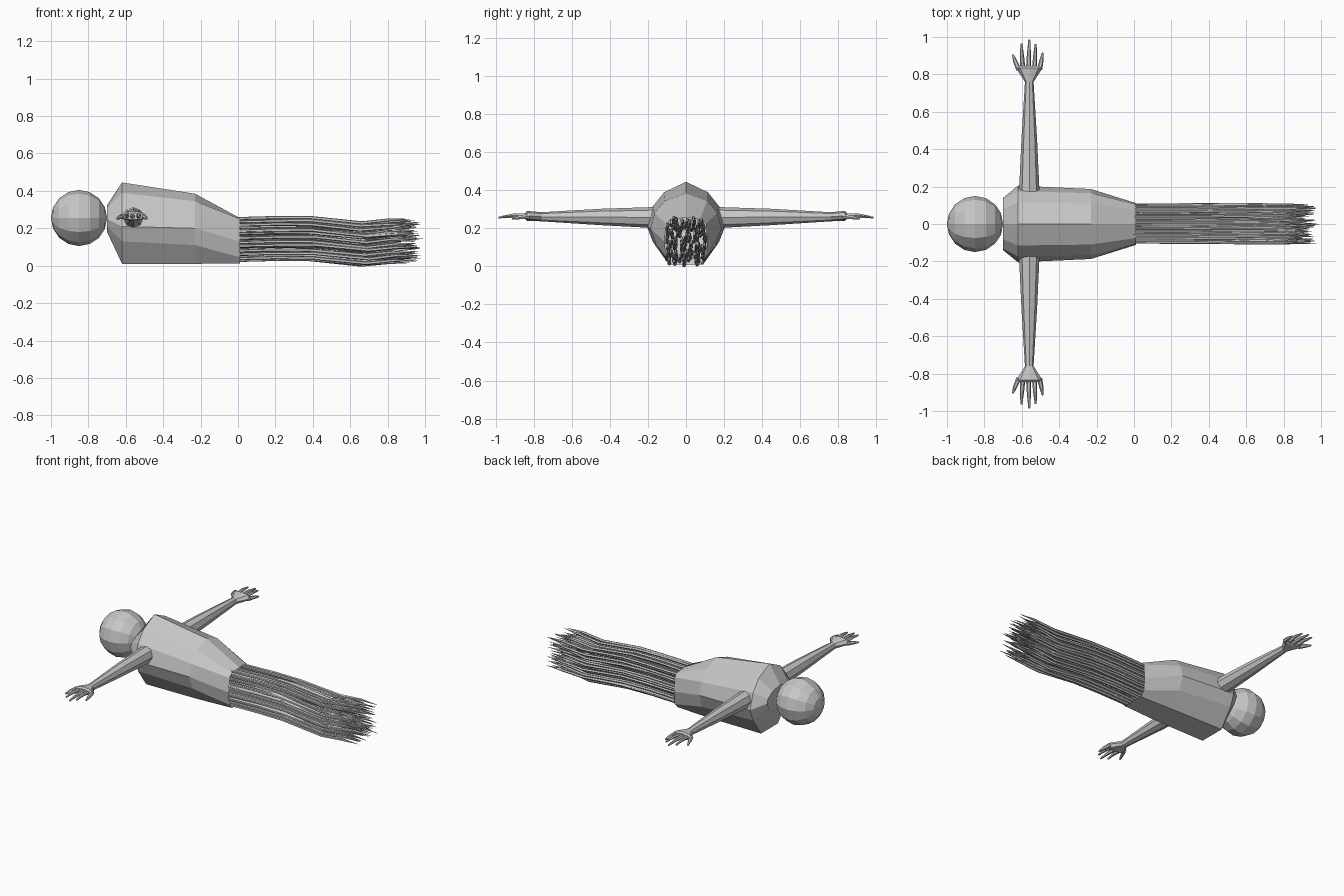
import bpy, bmesh, math, random
from mathutils import Vector, Matrix

if "Cube" in bpy.data.objects:
    bpy.data.objects.remove(bpy.data.objects["Cube"])

random.seed(7)

grey = bpy.data.materials.new("plain grey")
grey.diffuse_color = (0.58, 0.58, 0.58, 1)
grey.use_nodes = True
grey.node_tree.nodes["Principled BSDF"].inputs["Base Color"].default_value = grey.diffuse_color


def finish(name, bm):
    bmesh.ops.recalc_face_normals(bm, faces=bm.faces)
    mesh = bpy.data.meshes.new(name)
    bm.to_mesh(mesh)
    bm.free()
    mesh.materials.append(grey)
    obj = bpy.data.objects.new(name, mesh)
    bpy.context.collection.objects.link(obj)
    return obj


def loft(bm, rings, cap_start=True, cap_end=True):
    """Skin a list of equal-length point rings."""
    vs = [[bm.verts.new(p) for p in r] for r in rings]
    n = len(vs[0])
    for a, b in zip(vs, vs[1:]):
        for i in range(n):
            j = (i + 1) % n
            bm.faces.new((a[i], a[j], b[j], b[i]))
    if cap_start:
        bm.faces.new(vs[0][::-1])
    if cap_end:
        bm.faces.new(vs[-1])


def tube(bm, path, radii, sides):
    """Tapered tube along a path of points."""
    rings = []
    for k, p in enumerate(path):
        d = Vector(path[min(k + 1, len(path) - 1)]) - Vector(path[max(k - 1, 0)])
        q = d.to_track_quat('Z', 'Y')
        rings.append([Vector(p) + q @ Vector((radii[k] * math.cos(t), radii[k] * math.sin(t), 0))
                      for t in (2 * math.pi * i / sides for i in range(sides))])
    loft(bm, rings)


# Head: low-poly ball with its poles on the long axis
bm = bmesh.new()
bmesh.ops.create_uvsphere(bm, u_segments=12, v_segments=8, radius=0.15,
                          matrix=Matrix.Translation((-0.85, 0, 0.255)) @ Matrix.Rotation(math.pi / 2, 4, 'Y'))
finish("head", bm)

# Torso: mirrored half sections (y, z), open at the lower end
sections = [
    (-0.70, [(0, .325), (.08, .31), (.13, .28), (.14, .25), (.12, .21), (.06, .18)]),
    (-0.62, [(0, .445), (.115, .39), (.175, .315), (.205, .21), (.175, .13), (.09, .01)]),
    (-0.23, [(0, .385), (.11, .345), (.165, .28), (.187, .2), (.155, .11), (.085, .01)]),
    (0.01, [(0, .255), (.075, .25), (.105, .225), (.112, .13), (.105, .045), (.075, .013)]),
]
bm = bmesh.new()
loft(bm, [[(x, y, z) for y, z in half] + [(x, -y, z) for y, z in half[:0:-1]]
          for x, half in sections], cap_end=False)
finish("torso", bm)

# Arms with hands and fingers
# arm stations: y, half width, half thickness, centre z
stations = [(0.17, .055, .055, .257), (0.45, .042, .043, .26), (0.76, .023, .024, .261),
            (0.835, .072, .026, .266), (0.845, .066, .018, .264)]
# fingers: base x offset, tip x offset, tip y, tip z
fingers = [(-.056, -.088, .905, .25), (-.034, -.042, .965, .262), (-.004, 0, .985, .257),
           (.028, .034, .962, .262), (.055, .072, .915, .25)]
for side, label in ((1, "left"), (-1, "right")):
    bm = bmesh.new()
    loft(bm, [[(-0.56 + w * math.sin(t), side * y, z + h * math.cos(t))
               for t in (math.pi * i / 4 for i in range(8))] for y, w, h, z in stations])
    finish(label + "_arm", bm)
    bm = bmesh.new()
    for bx, tx, ty, tz in fingers:
        x0, x2 = -0.56 + bx, -0.56 + tx
        mid = (x0 * 0.4 + x2 * 0.6, side * (0.835 + (ty - 0.835) * 0.5), tz + 0.008)
        tube(bm, [(x0, side * 0.825, .264), mid, (x2, side * ty, tz)], [.014, .011, .005], 6)
    finish(label + "_fingers", bm)

# Strand skirt: thin wavy strands that replace the legs
bm = bmesh.new()
cols, rows = 9, 10
for i in range(cols):
    for j in range(rows):
        u = -1 + 2 * (i + .5) / cols + random.uniform(-.1, .1)
        v = -1 + 2 * (j + .5) / rows + random.uniform(-.1, .1)
        if abs(u) + abs(v) > 1.65:
            u, v = u * .9, v * .9
        y0, z0 = u * 0.105, 0.138 + v * 0.115
        end = 0.99 if (i, j) == (4, 5) else random.uniform(0.9, 0.98)
        path = []
        for f, dz in ((-.03, 0), (.22, .007), (.42, .006), (.72, -.02), (.88, -.008), (1, -.008)):
            r = 0.007 * max(f, 0)
            path.append((f * end, y0 + random.uniform(-r, r), z0 + dz + random.uniform(-r, r)))
        tube(bm, path, [.008, .009, .009, .009, .008, .001], 5)
finish("strand_skirt", bm)
